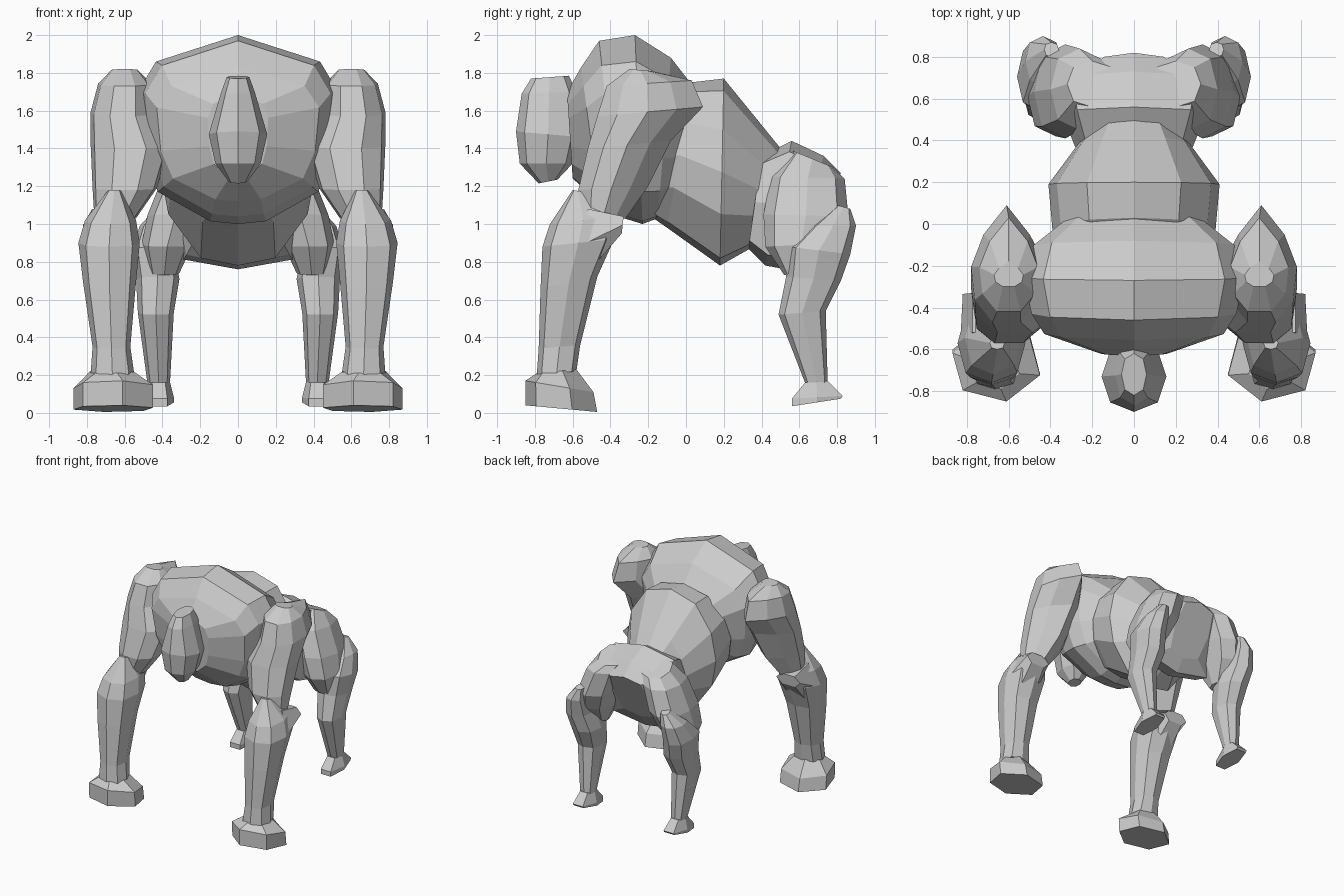
import bpy, bmesh, math

stone = bpy.data.materials.new("stone_grey")
stone.diffuse_color = (0.6, 0.6, 0.6, 1)


def rounded(sides=8, square=0.8, turn=0):
    """Unit outline of (u, v) points, stretched to reach -1..1 both ways."""
    pts = []
    for i in range(sides):
        a = 2 * math.pi * i / sides + math.radians(turn)
        c, s = math.cos(a), math.sin(a)
        pts.append((math.copysign(abs(c) ** square, c), math.copysign(abs(s) ** square, s)))
    mu = max(abs(p[0]) for p in pts)
    mv = max(abs(p[1]) for p in pts)
    return [(u / mu, v / mv) for u, v in pts]


def symmetric(half):
    """Full outline from right-hand (u, v) points running from v = -1 to v = 1."""
    return half + [(-u, v) for u, v in reversed(half) if u > 0]


def loft(name, rings, outline, mirror=False):
    """Skin closed rings; each ring is (x0, x1, y_a, z_a, y_b, z_b):
    an x range plus the two ends of its other axis."""
    bm = bmesh.new()
    loops = []
    for x0, x1, ya, za, yb, zb in rings:
        loops.append([bm.verts.new(((x0 + x1) / 2 + u * (x1 - x0) / 2,
                                    ya + (yb - ya) * (1 + v) / 2,
                                    za + (zb - za) * (1 + v) / 2)) for u, v in outline])
    n = len(outline)
    for a, b in zip(loops, loops[1:]):
        for i in range(n):
            j = (i + 1) % n
            bm.faces.new((a[i], a[j], b[j], b[i]))
    bm.faces.new(loops[0])
    bm.faces.new(loops[-1])
    bmesh.ops.recalc_face_normals(bm, faces=bm.faces)
    mesh = bpy.data.meshes.new(name)
    bm.to_mesh(mesh)
    bm.free()
    mesh.materials.append(stone)
    obj = bpy.data.objects.new(name, mesh)
    bpy.context.collection.objects.link(obj)
    if mirror:
        obj.modifiers.new("Mirror", "MIRROR").use_mirror_merge = False


def body(name, sections, outline):
    """Centred loft from (half_width, y_top, z_top, y_bottom, z_bottom)."""
    loft(name, [(-w, w, *rest) for w, *rest in sections], outline)


# Chest, front to back: broad shoulders, shallow keel
chest_outline = symmetric([(0, -1), (0.82, -0.72), (1, -0.4), (0.95, 0.25), (0.8, 0.66), (0.28, 0.97), (0, 1)])
body("chest", [
    (0.16, -0.63, 1.70, -0.60, 1.24),
    (0.43, -0.555, 1.83, -0.46, 1.12),
    (0.49, -0.46, 1.97, -0.36, 1.04),
    (0.53, -0.27, 2.00, -0.23, 1.00),
    (0.48, -0.08, 1.88, -0.15, 1.03),
    (0.30, 0.06, 1.70, 0.00, 1.15)], chest_outline)

# Belly and waist
belly_outline = symmetric([(0, -1), (0.55, -0.87), (0.9, -0.45), (1, 0), (0.9, 0.45), (0.48, 0.92), (0, 1)])
body("belly", [
    (0.32, -0.15, 1.62, -0.20, 1.05),
    (0.39, 0.03, 1.75, -0.10, 0.98),
    (0.41, 0.20, 1.77, 0.18, 0.78),
    (0.27, 0.42, 1.50, 0.34, 0.87),
    (0.18, 0.55, 1.34, 0.46, 0.88)], belly_outline)

# Pelvis, sloping under between the legs
body("pelvis", [
    (0.28, 0.40, 1.36, 0.33, 0.87),
    (0.33, 0.56, 1.44, 0.42, 0.78),
    (0.35, 0.73, 1.36, 0.53, 0.76),
    (0.17, 0.82, 1.27, 0.60, 0.86)], rounded(8, 0.55))

# Head, top to bottom
body("head", [
    (0.06, -0.82, 1.77, -0.62, 1.785),
    (0.09, -0.87, 1.69, -0.58, 1.70),
    (0.155, -0.90, 1.49, -0.56, 1.46),
    (0.12, -0.88, 1.32, -0.60, 1.32),
    (0.05, -0.78, 1.215, -0.68, 1.235)], rounded(8, 0.9))

# Upper arms, shoulder to elbow, pointed towards the rear
arm_outline = symmetric([(0.4, -1), (0.9, -0.62), (1, -0.05), (0.65, 0.5), (0, 1)])
loft("upper_arm", [
    (0.53, 0.67, -0.30, 1.82, -0.18, 1.81),
    (0.46, 0.74, -0.42, 1.73, 0.03, 1.76),
    (0.44, 0.78, -0.47, 1.57, 0.09, 1.62),
    (0.36, 0.78, -0.52, 1.40, -0.08, 1.44),
    (0.43, 0.77, -0.57, 1.18, -0.20, 1.20),
    (0.54, 0.76, -0.55, 1.03, -0.32, 1.03)], arm_outline, True)

# Forearms, elbow to wrist
loft("forearm", [
    (0.62, 0.69, -0.60, 1.18, -0.54, 1.17),
    (0.54, 0.81, -0.72, 1.00, -0.37, 1.04),
    (0.52, 0.845, -0.76, 0.88, -0.38, 0.92),
    (0.54, 0.82, -0.77, 0.66, -0.47, 0.72),
    (0.57, 0.77, -0.78, 0.34, -0.56, 0.36),
    (0.55, 0.78, -0.79, 0.20, -0.58, 0.22)], rounded(8, 0.8), True)

# Elbow cups behind the forearm
loft("elbow_cup", [
    (0.60, 0.82, -0.34, 0.95, -0.33, 1.04),
    (0.56, 0.83, -0.54, 0.72, -0.52, 1.08)], rounded(6, 0.8), True)

# Fists
fist_outline = rounded(6, 1, 17)
loft("fist", [
    (0.55, 0.78, -0.79, 0.21, -0.58, 0.23),
    (0.45, 0.87, -0.85, 0.17, -0.49, 0.11),
    (0.45, 0.87, -0.85, 0.04, -0.47, 0.005)], fist_outline, True)

# Thighs, flaring from hip to knee
loft("thigh", [
    (0.08, 0.32, 0.56, 1.39, 0.78, 1.30),
    (0.12, 0.40, 0.45, 1.25, 0.84, 1.24),
    (0.18, 0.48, 0.41, 1.05, 0.86, 1.04),
    (0.24, 0.51, 0.42, 0.88, 0.80, 0.90),
    (0.31, 0.47, 0.52, 0.73, 0.66, 0.75)], rounded(8, 0.85), True)

# Hind shins, hock to ankle
loft("shin", [
    (0.36, 0.43, 0.80, 1.10, 0.87, 1.08),
    (0.35, 0.52, 0.66, 0.99, 0.90, 0.99),
    (0.34, 0.56, 0.54, 0.88, 0.87, 0.84),
    (0.31, 0.54, 0.53, 0.72, 0.82, 0.70),
    (0.34, 0.53, 0.49, 0.52, 0.74, 0.54),
    (0.36, 0.48, 0.63, 0.16, 0.75, 0.16)], rounded(8, 0.85), True)

# Hind feet
loft("hind_foot", [
    (0.36, 0.48, 0.63, 0.16, 0.75, 0.17),
    (0.34, 0.50, 0.56, 0.075, 0.83, 0.09),
    (0.34, 0.50, 0.56, 0.035, 0.82, 0.075)], rounded(6, 0.8), True)
